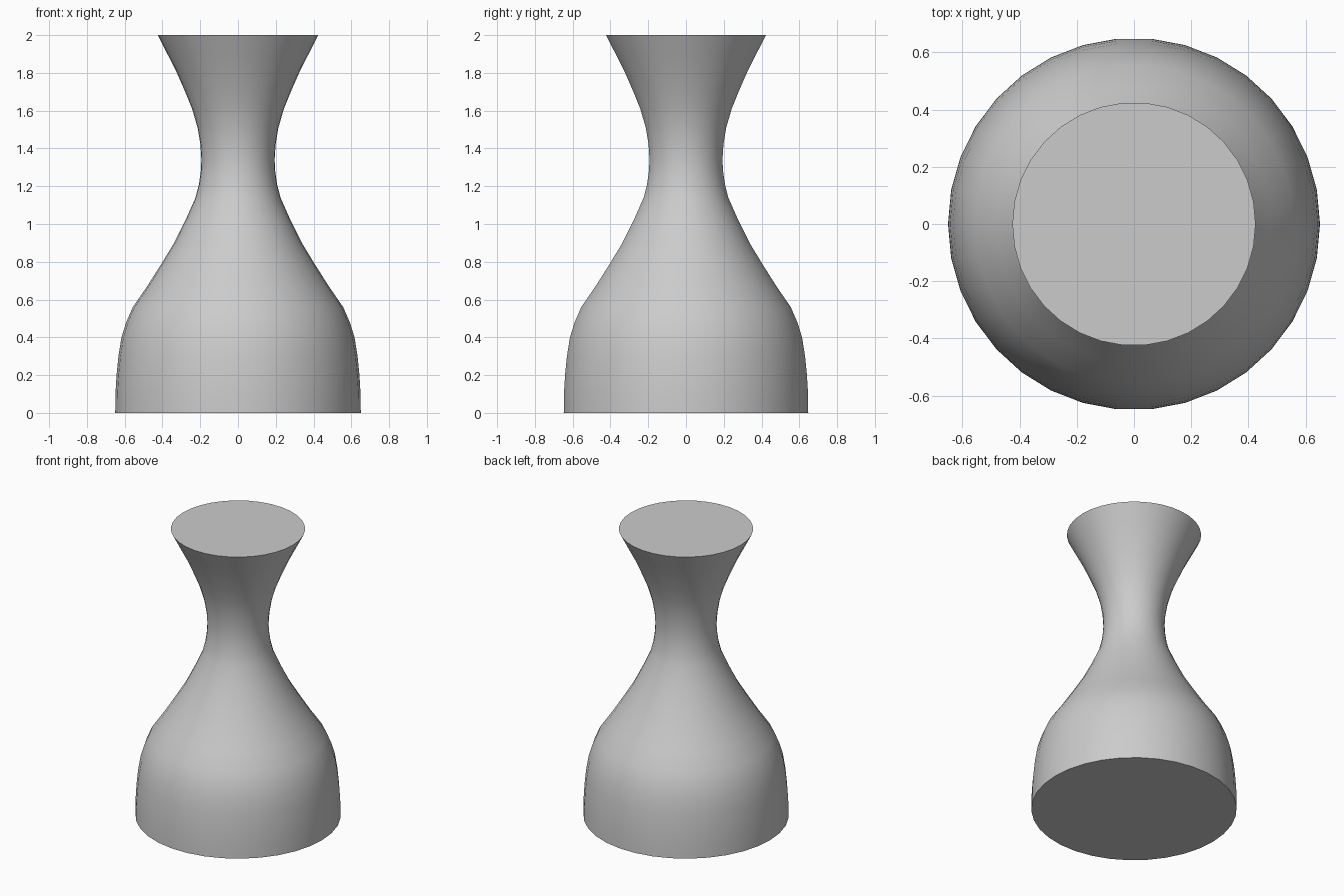
import bpy, bmesh, math

if "Cube" in bpy.data.objects:
    bpy.data.objects.remove(bpy.data.objects["Cube"])

SIDES = 34

# Half profile of the body: (radius, height), foot to rim
PROFILE = [
    (0.65, 0.0), (0.649, 0.1), (0.643, 0.2), (0.633, 0.3), (0.617, 0.4),
    (0.592, 0.48), (0.557, 0.56), (0.481, 0.67), (0.405, 0.79),
    (0.338, 0.9), (0.278, 1.02), (0.225, 1.14), (0.207, 1.21),
    (0.197, 1.28), (0.194, 1.34), (0.199, 1.42), (0.214, 1.51),
    (0.243, 1.61), (0.284, 1.71), (0.328, 1.81), (0.374, 1.9), (0.425, 2.0),
]


def lathe(name, profile, sides):
    """Revolve a profile around z and close both ends."""
    bm = bmesh.new()
    rings = []
    for r, z in profile:
        rings.append([bm.verts.new((r * math.cos(2 * math.pi * i / sides),
                                    r * math.sin(2 * math.pi * i / sides), z))
                      for i in range(sides)])
    for low, high in zip(rings, rings[1:]):
        for i in range(sides):
            j = (i + 1) % sides
            bm.faces.new((low[i], low[j], high[j], high[i]))
    bm.faces.new(rings[0][::-1])
    bm.faces.new(rings[-1])
    mesh = bpy.data.meshes.new(name)
    bm.to_mesh(mesh)
    bm.free()
    obj = bpy.data.objects.new(name, mesh)
    bpy.context.collection.objects.link(obj)
    return obj


# Flared vase body with solid flat top and base
vase = lathe("vase_body", PROFILE, SIDES)
bpy.context.view_layer.objects.active = vase
vase.select_set(True)
bpy.ops.object.shade_smooth_by_angle(angle=math.radians(35))
